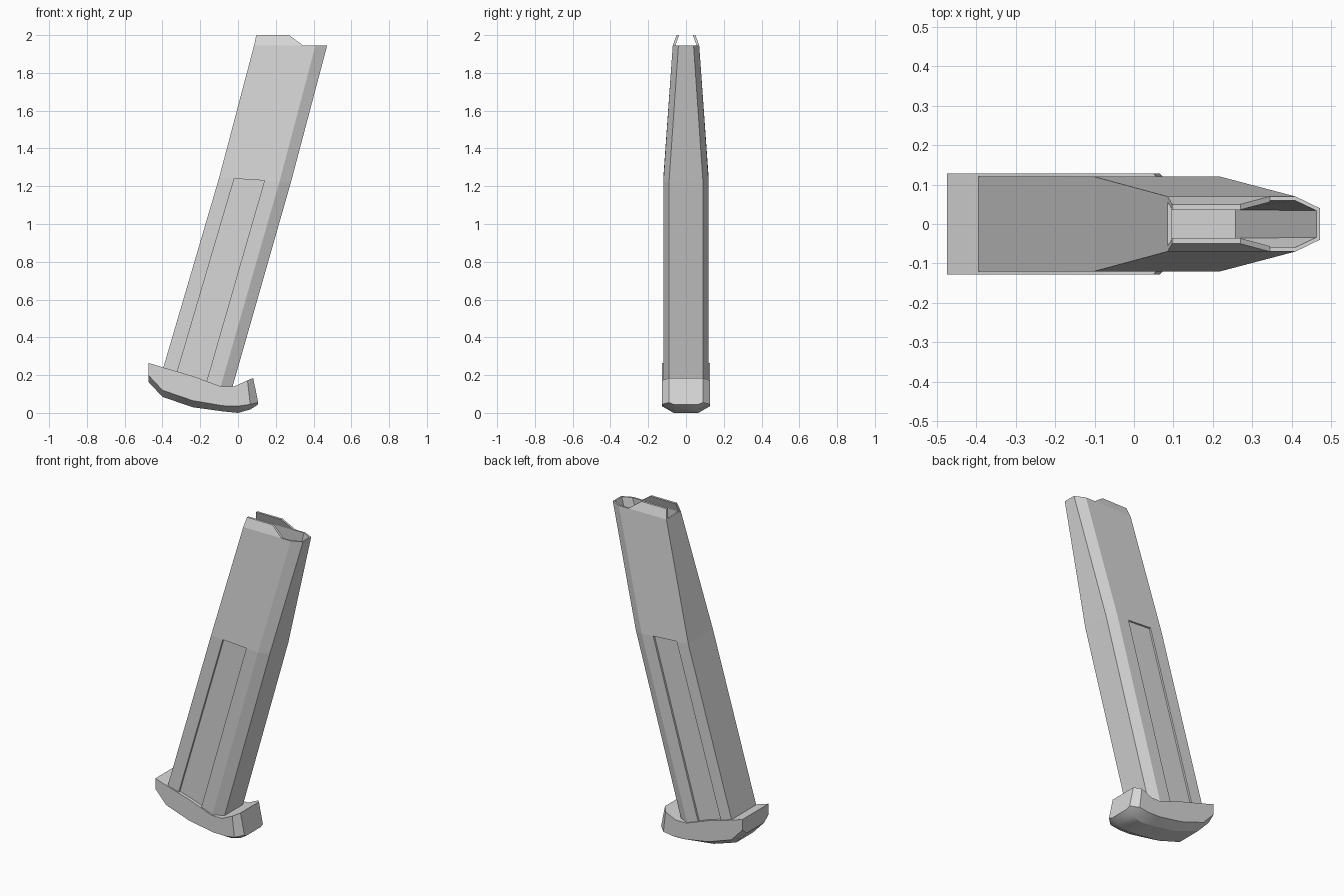
import bpy
import bmesh
from math import radians

if "Cube" in bpy.data.objects:
    bpy.data.objects.remove(bpy.data.objects["Cube"], do_unlink=True)

grey = bpy.data.materials.new("plain grey")
grey.use_nodes = True
COLOUR = (0.68, 0.68, 0.68, 1)
grey.diffuse_color = COLOUR
grey.node_tree.nodes["Principled BSDF"].inputs["Base Color"].default_value = COLOUR


def loft(name, rings):
    """Closed skin through rings of equal length, capped at both ends."""
    bm = bmesh.new()
    loops = [[bm.verts.new(p) for p in ring] for ring in rings]
    n = len(loops[0])
    for a, b in zip(loops, loops[1:]):
        for i in range(n):
            j = (i + 1) % n
            bm.faces.new((a[i], a[j], b[j], b[i]))
    bm.faces.new(loops[0])
    bm.faces.new(loops[-1])
    bmesh.ops.recalc_face_normals(bm, faces=bm.faces)
    mesh = bpy.data.meshes.new(name)
    bm.to_mesh(mesh)
    bm.free()
    obj = bpy.data.objects.new(name, mesh)
    bpy.context.collection.objects.link(obj)
    mesh.materials.append(grey)
    return obj


def select(obj):
    bpy.ops.object.select_all(action="DESELECT")
    obj.select_set(True)
    bpy.context.view_layer.objects.active = obj


def mirrored(side):
    """Close a half section by mirroring it in y."""
    return side + [(x, -y, z) for x, y, z in reversed(side)]


def tube_ring(back, corner, front, half, nose):
    """Six-sided section: square back, chamfered front. Points are (x, z)."""
    half_loop = [(back, half), (corner, half), (front, nose)]
    return mirrored([(x, y, z) for (x, z), y in half_loop])


# Slanted hollow tube: outside going up, over the rim, then down to the cavity floor
tube = loft("tube", [
    tube_ring((-0.41, 0.19), (-0.10, 0.11), (-0.04, 0.10), 0.12, 0.09),
    tube_ring((-0.10, 1.245), (0.22, 1.225), (0.28, 1.22), 0.12, 0.09),
    tube_ring((0.085, 1.945), (0.41, 1.945), (0.472, 1.945), 0.07, 0.04),
    tube_ring((0.095, 1.945), (0.408, 1.945), (0.463, 1.945), 0.06, 0.034),
    tube_ring((-0.08, 1.24), (0.20, 1.22), (0.258, 1.215), 0.108, 0.036),
])

# Shallow recess on each flank of the tube
panel = [(-0.02, 1.24), (0.14, 1.23), (-0.18, 0.12), (-0.35, 0.12)]
for side in (-1, 1):
    cutter = loft("recess_cutter", [[(x, side * y, z) for x, z in panel]
                                    for y in (0.108, 0.2)])
    cutter.hide_render = True
    mod = tube.modifiers.new("recess", "BOOLEAN")
    mod.operation = "DIFFERENCE"
    mod.solver = "EXACT"
    mod.object = cutter
    select(tube)
    bpy.ops.object.modifier_apply(modifier=mod.name)
    bpy.data.objects.remove(cutter, do_unlink=True)

# Feed lips leaning inwards above the rim
for side, label in ((-1, "right"), (1, "left")):
    loft(label + "_feed_lip", [
        [(low, side * 0.07, 1.945), (high, side * 0.05, 2.0),
         (high, side * 0.036, 2.0), (low, side * 0.056, 1.945)]
        for low, high in ((0.085, 0.097), (0.345, 0.27))])

# Curved base plate, back to front:
# top x, top z, lower x, side z, underside z, half width, underside half width
stations = [
    (-0.475, 0.265, -0.475, 0.20, 0.165, 0.128, 0.085),
    (-0.395, 0.24, -0.40, 0.12, 0.085, 0.128, 0.08),
    (-0.24, 0.195, -0.24, 0.065, 0.03, 0.128, 0.07),
    (-0.09, 0.14, -0.08, 0.038, 0.008, 0.128, 0.065),
    (-0.02, 0.14, 0.0, 0.036, 0.0, 0.128, 0.065),
    (0.05, 0.172, 0.065, 0.045, 0.018, 0.128, 0.065),
    (0.08, 0.185, 0.107, 0.055, 0.045, 0.09, 0.065),
]
base = loft("base_plate", [
    mirrored([(xt, w, zt), (xl, w, zs), (xl, wb, zb)])
    for xt, zt, xl, zs, zb, w, wb in stations])
select(base)
bpy.ops.object.shade_smooth_by_angle(angle=radians(25))
